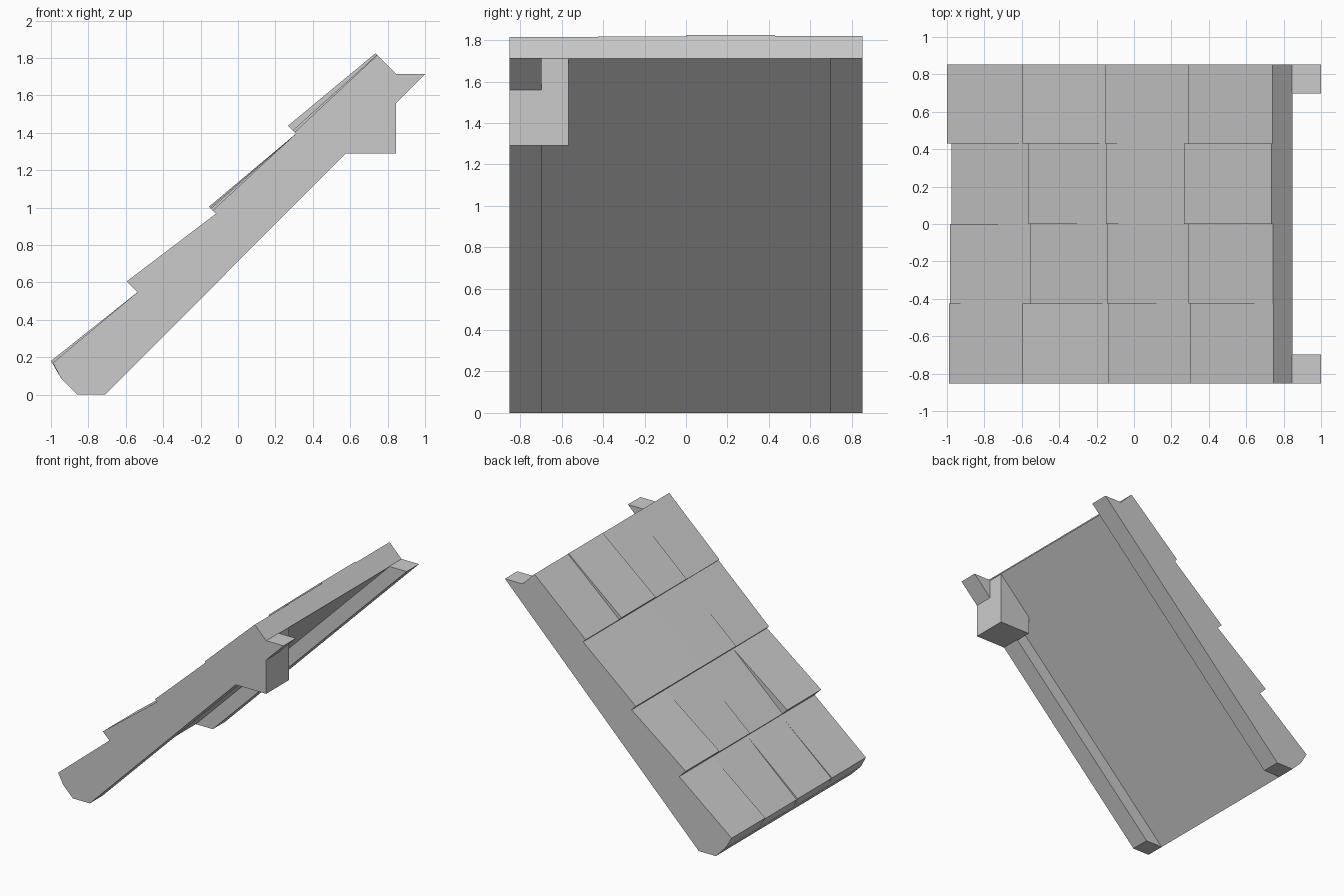
import bpy, bmesh

if "Cube" in bpy.data.objects:
    bpy.data.objects.remove(bpy.data.objects["Cube"])


def prism(name, profile, y0, y1):
    """Extrude an x-z profile along y from y0 to y1."""
    bm = bmesh.new()
    face = bm.faces.new([bm.verts.new((x, y0, z)) for x, z in profile])
    new = bmesh.ops.extrude_face_region(bm, geom=[face])["geom"]
    verts = [v for v in new if isinstance(v, bmesh.types.BMVert)]
    bmesh.ops.translate(bm, verts=verts, vec=(0, y1 - y0, 0))
    bmesh.ops.recalc_face_normals(bm, faces=bm.faces)
    mesh = bpy.data.meshes.new(name)
    bm.to_mesh(mesh)
    bm.free()
    obj = bpy.data.objects.new(name, mesh)
    bpy.context.collection.objects.link(obj)
    return obj


def on_slope(s, d):
    """Point at distance s along and d above the 45 degree slope."""
    return ((s - d) / 2, (s + d) / 2)


HALF = 0.853

# Stepped shingle columns, each running from the eave up to the ridge
row_starts = [-0.82, 0.01, 0.85, 1.705, 2.56]
lip_heights = [
    [1.16, 1.20, 1.12, 1.10],
    [1.15, 1.12, 1.14, 1.12],
    [1.13, 1.14, 1.15, 1.17],
    [1.18, 1.20, 1.16, 1.13],
]
ridge_heights = [1.07, 1.075, 1.09, 1.08]
edges = [-HALF, -0.425, 0.0, 0.43, HALF]
for c, lips in enumerate(lip_heights):
    profile = [(0.848, 1.712), (-0.86, 0.0), (-0.945, 0.085)]
    for r, lip in enumerate(lips):
        tail = ridge_heights[c] if r == 3 else 1.085
        profile.append(on_slope(row_starts[r], lip))
        profile.append(on_slope(row_starts[r + 1], tail))
    prism(f"shingle_column_{c + 1}", profile, edges[c], edges[c + 1])

# Rafters under both side edges, with hooked upper ends
rafter = [(-0.86, 0), (-0.71, 0), (1.0, 1.714), (0.846, 1.714)]
for name, y0, y1 in (("front_rafter", -HALF, -0.697), ("back_rafter", 0.697, HALF)):
    prism(name, rafter, y0, y1)

# Support block at the upper front corner
block = [(0.57, 1.29), (0.846, 1.29), (0.846, 1.712), (0.57, 1.434)]
prism("support_block", block, -HALF, -0.567)
